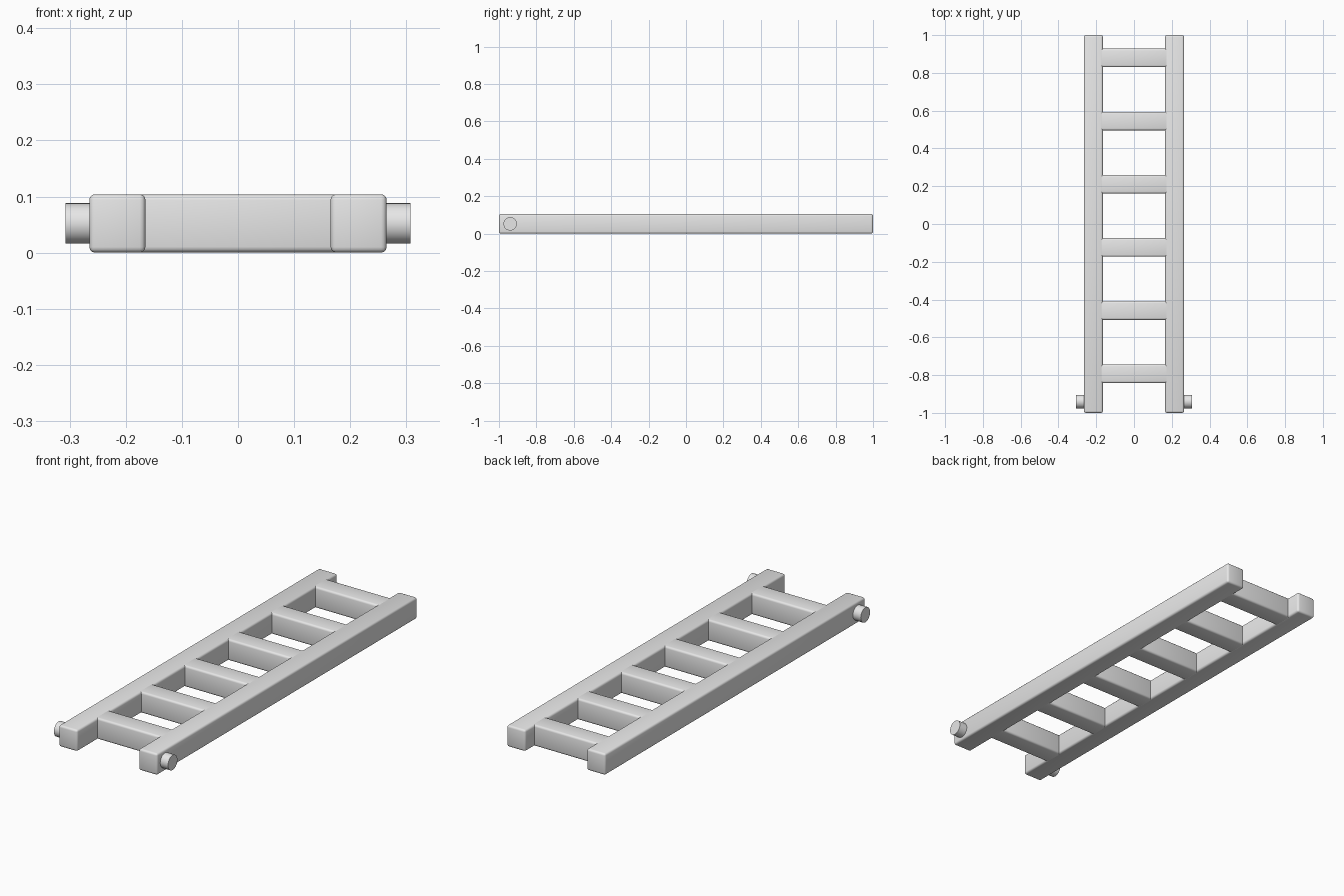
import bpy
from math import radians

cube = bpy.data.objects.get("Cube")
if cube:
    bpy.data.objects.remove(cube, do_unlink=True)

HEIGHT = 0.104
MID = HEIGHT / 2

grey = bpy.data.materials.new("light_grey")
grey.use_nodes = True
grey.diffuse_color = (0.8, 0.8, 0.8, 1)
grey.node_tree.nodes["Principled BSDF"].inputs["Base Color"].default_value = (0.8, 0.8, 0.8, 1)


def finish(name, bevel=0):
    """Name, colour, round and smooth the active object."""
    ob = bpy.context.object
    ob.name = name
    ob.data.materials.append(grey)
    bpy.ops.object.transform_apply(location=False, rotation=True, scale=True)
    if bevel:
        mod = ob.modifiers.new("rounded_edges", 'BEVEL')
        mod.width = bevel
        mod.segments = 3
        bpy.ops.object.modifier_apply(modifier=mod.name)
    bpy.ops.object.shade_smooth_by_angle(angle=radians(35))


def rounded_box(name, location, size):
    bpy.ops.mesh.primitive_cube_add(size=1, location=location)
    bpy.context.object.scale = size
    finish(name, bevel=0.01)


# Side rails with a hinge peg on the outside of each
for side, sign in (("left", 1), ("right", -1)):
    rounded_box(side + "_rail", (sign * 0.215, 0, MID), (0.1, 2, HEIGHT))
    bpy.ops.mesh.primitive_cylinder_add(
        vertices=32, radius=0.036, depth=0.06,
        location=(sign * 0.277, -0.94, MID), rotation=(0, radians(90), 0))
    finish(side + "_hinge_peg")

# Rungs, evenly spaced, with their ends set into the rails
for i in range(6):
    rounded_box(f"rung_{i + 1}", (0, -0.793 + i * 0.3345, MID), (0.37, 0.098, HEIGHT - 0.001))
